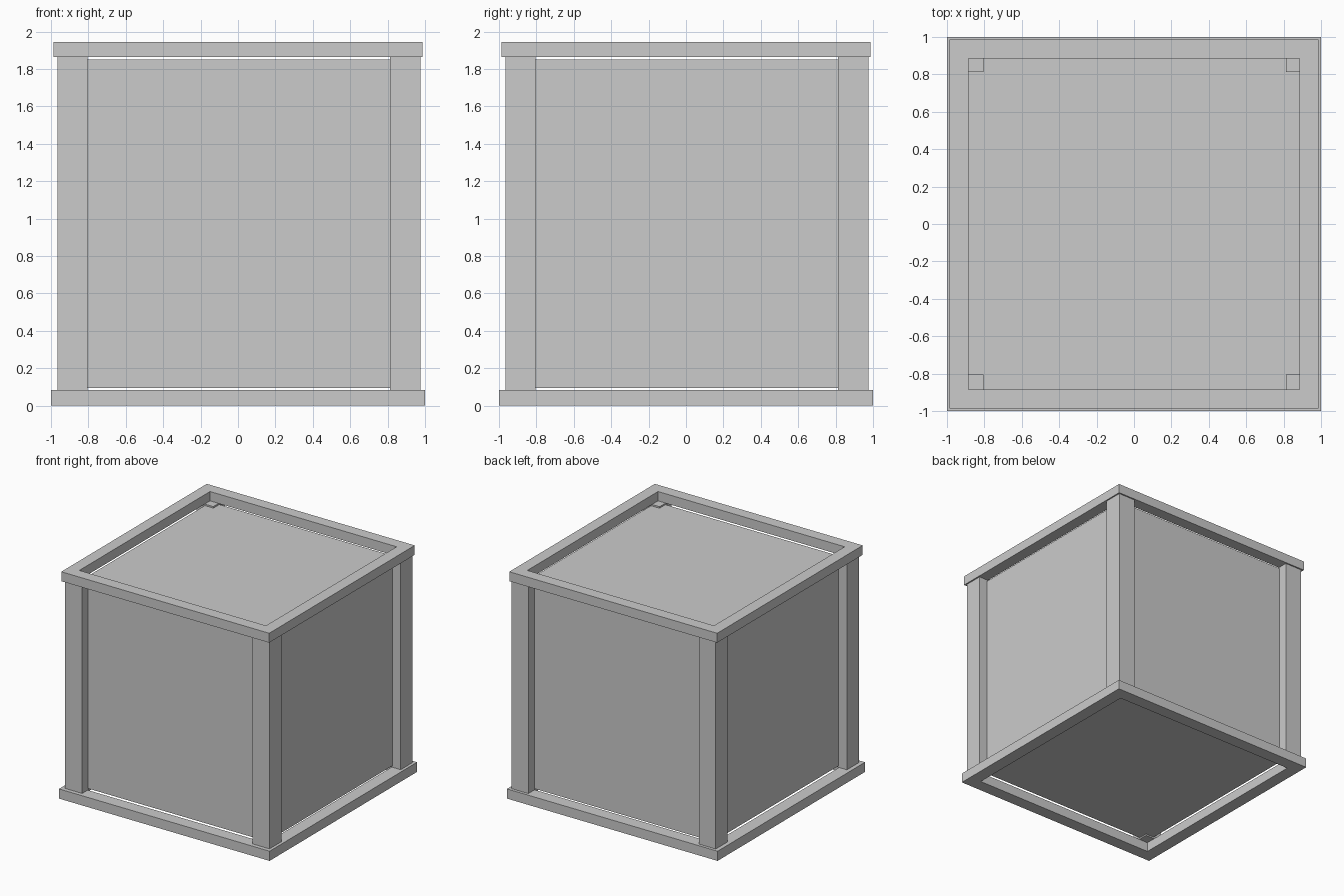
import bpy, bmesh

if "Cube" in bpy.data.objects:
    bpy.data.objects.remove(bpy.data.objects["Cube"])


def finish(name, bm):
    bmesh.ops.recalc_face_normals(bm, faces=bm.faces)
    mesh = bpy.data.meshes.new(name)
    bm.to_mesh(mesh)
    bm.free()
    obj = bpy.data.objects.new(name, mesh)
    bpy.context.collection.objects.link(obj)
    return obj


def box(name, x0, x1, y0, y1, z0, z1):
    bm = bmesh.new()
    bmesh.ops.create_cube(bm, size=1)
    for v in bm.verts:
        v.co = (x1 if v.co.x > 0 else x0,
                y1 if v.co.y > 0 else y0,
                z1 if v.co.z > 0 else z0)
    return finish(name, bm)


def square_frame(name, outer, inner, z0, z1):
    # Sweep a rectangular section around four mitred corners
    bm = bmesh.new()
    section = [(outer, z0), (outer, z1), (inner, z1), (inner, z0)]
    corners = [(-1, -1), (1, -1), (1, 1), (-1, 1)]
    rings = [[bm.verts.new((sx * r, sy * r, z)) for r, z in section]
             for sx, sy in corners]
    for i in range(4):
        a, b = rings[i], rings[(i + 1) % 4]
        for j in range(4):
            k = (j + 1) % 4
            bm.faces.new((a[j], b[j], b[k], a[k]))
    return finish(name, bm)


# Bottom and top rims
square_frame("bottom_frame", 1.0, 0.89, 0.0, 0.083)
square_frame("top_frame", 0.987, 0.886, 1.864, 1.945)

# Inner crate body, recessed behind the rims and posts
off = 0.005
box("crate_body", off - 0.89, off + 0.89, off - 0.89, off + 0.89, 0.095, 1.852)

# Corner posts
for xname, sx in (("left", -1), ("right", 1)):
    for yname, sy in (("front", -1), ("back", 1)):
        xs = sorted((off + sx * 0.809, off + sx * 0.97))
        ys = sorted((off + sy * 0.809, off + sy * 0.97))
        box(f"{yname}_{xname}_post", *xs, *ys, 0.082, 1.865)
